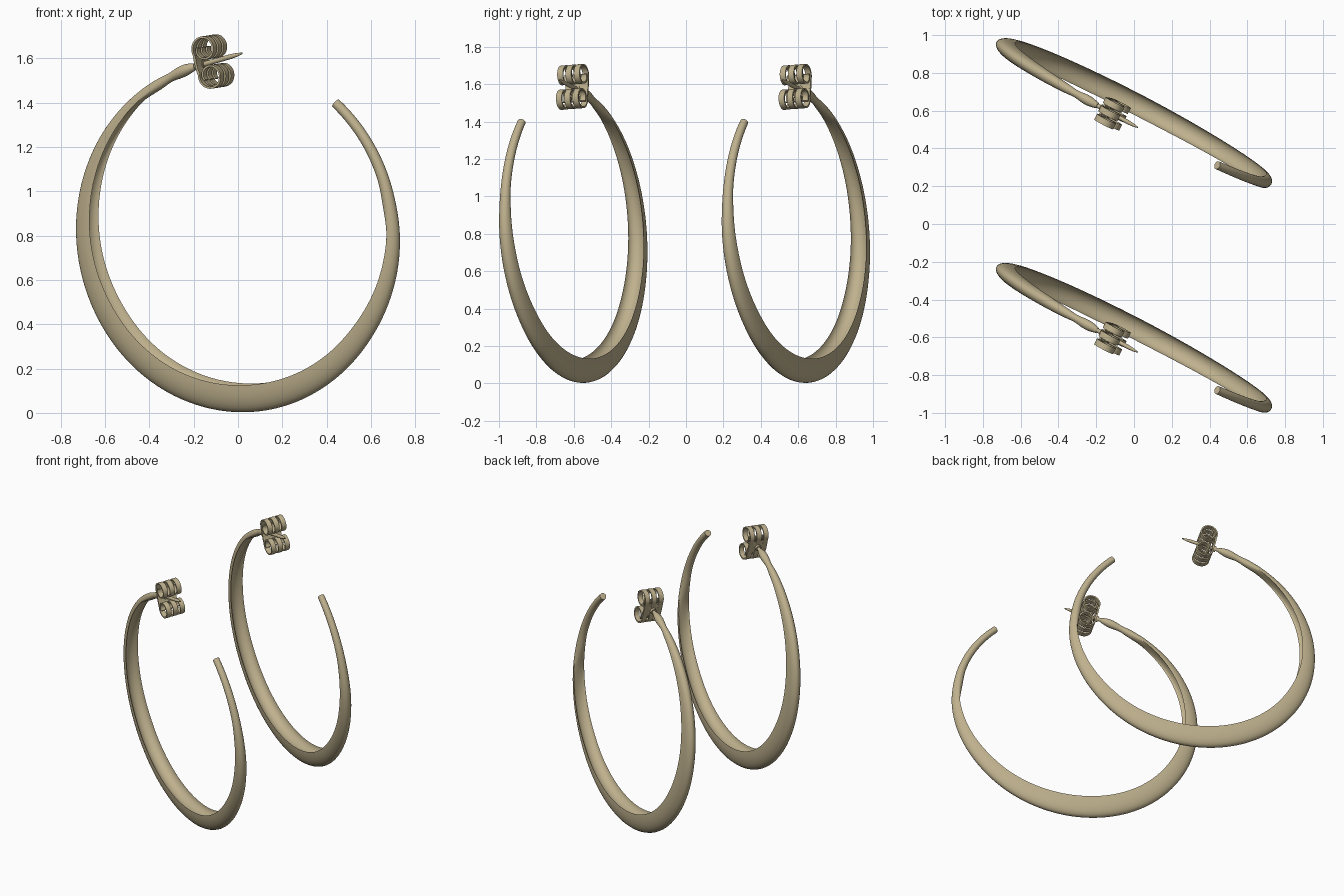
import bpy, bmesh, math
from mathutils import Vector

if "Cube" in bpy.data.objects:
    bpy.data.objects.remove(bpy.data.objects["Cube"])

# Hoop plane: U runs sideways, V runs up, N is the plane normal
N = Vector((0.518, 1.0, 0.08)).normalized()
U = Vector((N.y, -N.x, 0)).normalized()
V = U.cross(N)
CENTER = Vector((0, 0.587, 0.803))
PAIR_SPACING = 1.19

gold = bpy.data.materials.new("pale_gold")
gold.diffuse_color = (0.52, 0.44, 0.27, 1)
gold.use_nodes = True
gold.node_tree.nodes["Principled BSDF"].inputs["Base Color"].default_value = gold.diffuse_color


def pos(u, v, n=0.0):
    return CENTER + U * u + V * v + N * n


def finish(bm, name):
    bmesh.ops.recalc_face_normals(bm, faces=bm.faces)
    me = bpy.data.meshes.new(name)
    bm.to_mesh(me)
    bm.free()
    me.materials.append(gold)
    ob = bpy.data.objects.new(name, me)
    bpy.context.collection.objects.link(ob)
    bpy.ops.object.select_all(action='DESELECT')
    ob.select_set(True)
    bpy.context.view_layer.objects.active = ob
    bpy.ops.object.shade_smooth_by_angle(angle=math.radians(40))
    return ob


def loft(bm, rings):
    loops = [[bm.verts.new(p) for p in r] for r in rings]
    n = len(loops[0])
    for a, b in zip(loops, loops[1:]):
        for i in range(n):
            bm.faces.new((a[i], a[(i + 1) % n], b[(i + 1) % n], b[i]))
    bm.faces.new(loops[0])
    bm.faces.new(loops[-1])


def sample(keys, t):
    # smooth cubic interpolation of key rows, first column is the position
    i = max(j for j in range(len(keys) - 1) if keys[j][0] <= t)
    k0, k1 = keys[i], keys[i + 1]
    h = k1[0] - k0[0]
    s = (t - k0[0]) / h

    def slope(j, c):
        lo, hi = keys[max(j - 1, 0)], keys[min(j + 1, len(keys) - 1)]
        return (hi[c] - lo[c]) / (hi[0] - lo[0])
    return [(2*s**3 - 3*s*s + 1) * k0[c] + (s**3 - 2*s*s + s) * h * slope(i, c)
            + (3*s*s - 2*s**3) * k1[c] + (s**3 - s*s) * h * slope(i + 1, c)
            for c in range(1, 5)]


# Hoop: angle swept from free tip, rim radius, outer depth, half width, inner bulge
# (bulge 1 = round rod, negative = hollowed inner channel)
KEYS = [(0, .790, .022, .022, 1), (29, .790, .026, .026, 1), (38, .785, .031, .030, .9),
        (50, .773, .046, .037, .1), (64, .755, .061, .042, -.3), (90, .715, .090, .048, -.4),
        (139, .676, .126, .056, -.4), (195, .697, .118, .052, -.4), (229, .728, .092, .046, -.4),
        (258, .752, .063, .039, -.35), (279, .767, .040, .032, 0), (290, .776, .027, .025, .8),
        (295, .780, .020, .020, 1), (299, .782, .026, .026, 1), (302, .784, .025, .025, 1),
        (305, .785, .015, .015, 1)]
SIDES, STEPS = 32, 180
rings = []
for s in range(STEPS + 1):
    t = KEYS[-1][0] * s / STEPS
    rad, a, b, k = sample(KEYS, t)
    th = math.radians(49 - t)
    ring = []
    for j in range(SIDES):
        ph = 2 * math.pi * j / SIDES
        c = math.cos(ph)
        r = rad + a * c * (1 if c >= 0 else k)
        ring.append(pos(r * math.cos(th), r * math.sin(th), b * math.sin(ph)))
    rings.append(ring)
bm = bmesh.new()
loft(bm, rings)
parts = [finish(bm, "hoop")]

# Post: thin pin that carries on along the hoop's tangent
end = math.radians(49 - KEYS[-1][0])
p0 = pos(.785 * math.cos(end), .785 * math.sin(end))
E = (U * math.sin(end) - V * math.cos(end)).normalized()
F = N.cross(E)
if F.z < 0:
    F = -F
bm = bmesh.new()
rings = []
for d, r in ((-.02, .012), (.19, .011), (.225, .008), (.25, .003)):
    rings.append([p0 + E * d + (F * math.cos(q) + N * math.sin(q)) * r
                  for q in (2 * math.pi * j / 16 for j in range(16))])
loft(bm, rings)
parts.append(finish(bm, "post"))

# Butterfly clutch: curled bands above and below the post
clutch = p0 + E * .095


def ribbon(bm, path, n_mid, width, thick):
    rings = []
    for i, (e, f) in enumerate(path):
        a, b = path[max(i - 1, 0)], path[min(i + 1, len(path) - 1)]
        tang = Vector((b[0] - a[0], b[1] - a[1])).normalized()
        side = Vector((-tang.y, tang.x)) * thick / 2
        rings.append([clutch + E * (e + sg * side.x) + F * (f + sg * side.y) + N * (n_mid + w * width / 2)
                      for sg, w in ((-1, -1), (1, -1), (1, 1), (-1, 1))])
    loft(bm, rings)


bm = bmesh.new()
for sign in (1, -1):
    curl = [(-.054, 0), (-.056, sign * .02)]
    for i in range(41):
        q = math.radians(195 - 400 * i / 40)
        r = .055 - .022 * max(0, i - 14) / 26
        curl.append((r * math.cos(q), sign * (.061 + r * math.sin(q))))
    for n_mid in (-.05, 0, .05):
        ribbon(bm, curl, n_mid, .034, .009)
# backing plate tying the bands together
ribbon(bm, [(-.050, -.045), (-.054, -.02), (-.055, 0), (-.054, .02), (-.050, .045)], 0, .134, .010)
# collar around the pin
loft(bm, [[clutch + E * d + (F * math.cos(q) + N * math.sin(q)) * .02
           for q in (2 * math.pi * j / 16 for j in range(16))] for d in (-.075, -.045)])
parts.append(finish(bm, "clutch"))

# Second earring: same parts shifted along y
for ob in parts:
    twin = ob.copy()
    twin.name = ob.name + "_second"
    twin.location.y -= PAIR_SPACING
    bpy.context.collection.objects.link(twin)
